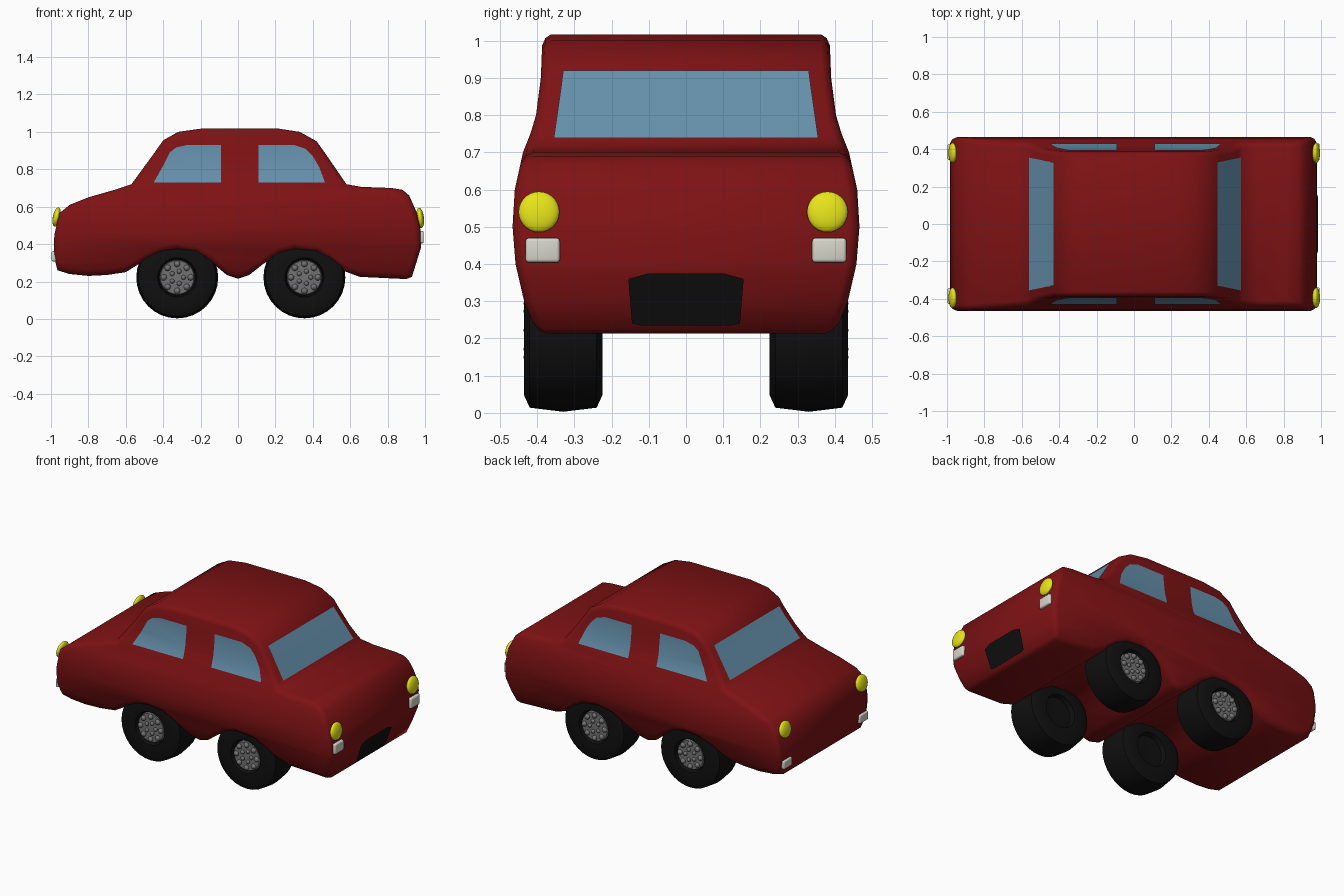
import bpy, bmesh, math
from mathutils import Vector, Matrix

if "Cube" in bpy.data.objects:
    bpy.data.objects.remove(bpy.data.objects["Cube"], do_unlink=True)


def material(name, rgb):
    m = bpy.data.materials.new(name)
    m.use_nodes = True
    m.diffuse_color = (*rgb, 1)
    m.node_tree.nodes["Principled BSDF"].inputs["Base Color"].default_value = (*rgb, 1)
    return m


RED = material("dark red paint", (0.21, 0.006, 0.007))
GLASS = material("blue glass", (0.13, 0.28, 0.41))
BLACK = material("black rubber", (0.005, 0.005, 0.005))
GREY = material("grey metal", (0.17, 0.17, 0.17))
YELLOW = material("yellow lamp", (0.8, 0.78, 0.01))
WHITE = material("off white lamp", (0.68, 0.68, 0.6))


def finish(bm, name, mat, angle=40, recalc=True):
    if recalc:
        bmesh.ops.recalc_face_normals(bm, faces=bm.faces[:])
    mesh = bpy.data.meshes.new(name)
    bm.to_mesh(mesh)
    bm.free()
    mesh.materials.append(mat)
    ob = bpy.data.objects.new(name, mesh)
    bpy.context.collection.objects.link(ob)
    bpy.ops.object.select_all(action='DESELECT')
    ob.select_set(True)
    bpy.context.view_layer.objects.active = ob
    bpy.ops.object.shade_smooth_by_angle(angle=math.radians(angle))
    return ob


# Half width of the body at each height
WIDTHS = [(0.2, .395), (0.3, .435), (0.4, .458), (0.5, .466), (0.6, .46),
          (0.7, .438), (0.75, .418), (0.8, .403), (0.9, .39), (1.03, .385)]


def half_width(z):
    for (z0, w0), (z1, w1) in zip(WIDTHS, WIDTHS[1:]):
        if z <= z1:
            return w0 + (w1 - w0) * (z - z0) / (z1 - z0)
    return WIDTHS[-1][1]


def bend_sides(bm, offset=0.0):
    """Cut at every width level, then push y = +-1 out to the body width."""
    for z, _ in WIDTHS:
        bmesh.ops.bisect_plane(bm, geom=bm.verts[:] + bm.edges[:] + bm.faces[:],
                               plane_co=(0, 0, z), plane_no=(0, 0, 1))
    for v in bm.verts:
        v.co.y *= half_width(v.co.z) + offset


# Body: side outline, extruded across, edges rounded, sides bowed
tail = [(-.60, .25), (-.70, .235), (-.80, .23), (-.90, .24), (-.965, .26),
        (-.985, .34), (-.982, .45), (-.955, .565), (-.90, .61), (-.80, .65),
        (-.66, .69), (-.57, .72)]
cabin = [(-.46, .87), (-.40, .955), (-.32, 1.0), (-.2, 1.017), (.22, 1.017),
         (.33, 1.0), (.42, .95), (.47, .88), (.58, .72)]
nose = [(.66, .706), (.82, .70), (.88, .69), (.915, .66), (.955, .57),
        (.975, .48), (.978, .38), (.93, .225), (.9, .213), (.65, .225)]
arches = [(.57, .255), (.5, .31), (.42, .358), (.31, .37), (.22, .35),
          (.13, .29), (.06, .235), (0, .215), (-.06, .235), (-.15, .31),
          (-.23, .358), (-.32, .37), (-.4, .36), (-.48, .325)]
bm = bmesh.new()
base = bm.faces.new([bm.verts.new((x, -.94, z)) for x, z in tail + cabin + nose + arches])
top = bmesh.ops.extrude_face_region(bm, geom=[base], use_keep_orig=True)
for v in top["geom"]:
    if isinstance(v, bmesh.types.BMVert):
        v.co.y = .94
bmesh.ops.recalc_face_normals(bm, faces=bm.faces[:])
for width, edge in ((.01, .98), (.02, 1.0)):
    sides = [f for f in bm.faces if abs(f.normal.y) > .9]
    sides = sorted(sides, key=lambda f: -f.calc_area())[:2]
    for f in sides:
        bmesh.ops.inset_region(bm, faces=[f], thickness=width, use_even_offset=True)
        for v in f.verts:
            v.co.y = math.copysign(edge, v.co.y)
bend_sides(bm)
finish(bm, "body", RED)

# Side windows: thin panes that follow the body sides
PANES = {
    "rear": [(-.45, .73), (-.09, .73), (-.09, .93), (-.27, .93), (-.33, .917),
             (-.365, .89), (-.40, .82)],
    "front": [(.11, .73), (.465, .73), (.435, .81), (.40, .87), (.36, .91),
              (.30, .93), (.11, .93)],
}
for side, sign in (("left", 1), ("right", -1)):
    for place, outline in PANES.items():
        bm = bmesh.new()
        f = bm.faces.new([bm.verts.new((x, sign, z)) for x, z in outline])
        f.normal_update()
        if f.normal.y * sign < 0:
            f.normal_flip()
        bend_sides(bm, .004)
        finish(bm, f"{place}_{side}_window", GLASS, recalc=False)


def plate(name, rows, mat):
    """Strip across y from rows of (x, z, half width), facing outward in x."""
    bm = bmesh.new()
    pairs = [[bm.verts.new((x, s * w, z)) for s in (-1, 1)] for x, z, w in rows]
    for (a, b), (c, d) in zip(pairs, pairs[1:]):
        f = bm.faces.new((a, b, d, c))
        f.normal_update()
        if f.normal.x * rows[0][0] < 0:
            f.normal_flip()
    finish(bm, name, mat, recalc=False)


# Windscreens and grille
plate("front_windscreen", [(.571, .74, .355), (.475, .88, .335), (.446, .92, .33)], GLASS)
plate("rear_windscreen", [(-.561, .74, .355), (-.465, .87, .335), (-.431, .92, .33)], GLASS)
plate("grille", [(.985, .375, .1), (.982, .36, .155), (.943, .24, .145),
                 (.941, .235, .12)], BLACK)


def ellipsoid(name, loc, size, mat, tilt=0):
    bm = bmesh.new()
    bmesh.ops.create_uvsphere(bm, u_segments=24, v_segments=14, radius=1)
    bm.transform(Matrix.Translation(loc) @ Matrix.Rotation(tilt, 4, 'Y')
                 @ Matrix.Diagonal((*size, 1)))
    finish(bm, name, mat, 60)


def rounded_box(name, loc, size, mat):
    bm = bmesh.new()
    bmesh.ops.create_cube(bm, size=1)
    bm.transform(Matrix.Translation(loc) @ Matrix.Diagonal((*size, 1)))
    bmesh.ops.bevel(bm, geom=bm.edges[:], offset=.009, segments=3, affect='EDGES', profile=.5)
    finish(bm, name, mat, 60)


# Lamps on both ends
for side, y in (("left", .38), ("right", -.395)):
    ellipsoid(f"headlamp_{side}", (.974, y, .54), (.02, .055, .055), YELLOW, -.12)
    ellipsoid(f"tail_lamp_{side}", (-.97, y, .545), (.02, .055, .052), YELLOW, .2)
    y = math.copysign(.385, y)
    rounded_box(f"front_indicator_{side}", (.978, y, .437), (.03, .092, .066), WHITE)
    rounded_box(f"rear_indicator_{side}", (-.985, y, .335), (.025, .085, .055), WHITE)

# Wheels: lathed tyre with a recessed, studded hub
TYRE = [(0, .065), (.097, .07), (.105, .1), (.175, .105), (.208, .09), (.219, 0),
        (.208, -.09), (.175, -.105), (.105, -.1), (.097, -.07), (0, -.065)]


def wheel(name, x, sign):
    place = Matrix.Translation((x, sign * .33, .222)) @ Matrix.Diagonal((1, sign, 1, 1))
    bm = bmesh.new()
    verts = [bm.verts.new((r, y, 0)) for r, y in TYRE]
    edges = [bm.edges.new(e) for e in zip(verts, verts[1:])]
    bmesh.ops.spin(bm, geom=verts + edges, cent=(0, 0, 0), axis=(0, 1, 0),
                   angle=math.tau, steps=32)
    bmesh.ops.remove_doubles(bm, verts=bm.verts[:], dist=.0005)
    bm.transform(place)
    finish(bm, f"{name}_tyre", BLACK)

    bm = bmesh.new()
    turn = Matrix.Rotation(-math.pi / 2, 4, 'X')
    bmesh.ops.create_cone(bm, cap_ends=True, segments=24, radius1=.096, radius2=.09,
                          depth=.03, matrix=Matrix.Translation((0, .075, 0)) @ turn)
    for count, ring, size in ((8, .072, .017), (5, .034, .013)):
        for i in range(count):
            a = math.tau * i / count
            spot = Vector((ring * math.cos(a), .09, ring * math.sin(a)))
            bmesh.ops.create_icosphere(bm, subdivisions=2, radius=size,
                                       matrix=Matrix.Translation(spot))
    bm.transform(place)
    finish(bm, f"{name}_hub", GREY)


for end, x in (("front", .355), ("rear", -.325)):
    for side, sign in (("left", 1), ("right", -1)):
        wheel(f"{end}_{side}_wheel", x, sign)
